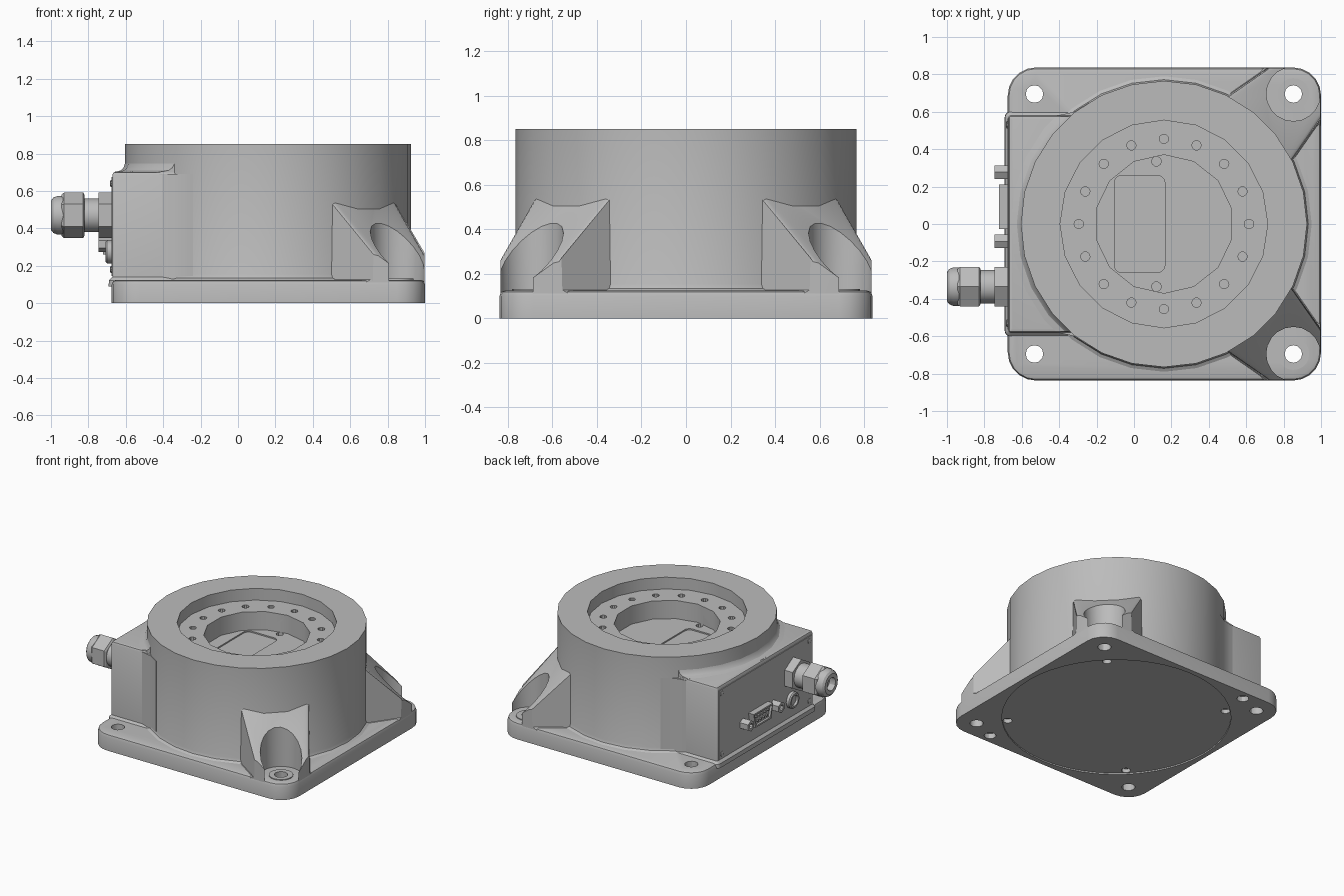
import bpy, bmesh, math
from mathutils import Matrix, Vector

cube = bpy.data.objects.get("Cube")
if cube:
    bpy.data.objects.remove(cube, do_unlink=True)


def material(name, rgb):
    m = bpy.data.materials.new(name)
    m.use_nodes = True
    col = (*rgb, 1)
    m.diffuse_color = col
    m.node_tree.nodes["Principled BSDF"].inputs["Base Color"].default_value = col
    return m


GREY = material("cast_grey", (0.5, 0.5, 0.5))
CX = 0.16          # axis of the round housing
parts = []


def loft(name, rings, keep=True):
    """Closed solid through a list of equal-length point rings."""
    bm = bmesh.new()
    rows = [[bm.verts.new(p) for p in ring] for ring in rings]
    n = len(rows[0])
    for a, b in zip(rows, rows[1:]):
        for i in range(n):
            j = (i + 1) % n
            bm.faces.new((a[i], a[j], b[j], b[i]))
    bm.faces.new(rows[0][::-1])
    bm.faces.new(rows[-1])
    bmesh.ops.recalc_face_normals(bm, faces=bm.faces)
    me = bpy.data.meshes.new(name)
    bm.to_mesh(me)
    bm.free()
    me.materials.append(GREY)
    ob = bpy.data.objects.new(name, me)
    bpy.context.collection.objects.link(ob)
    if keep:
        parts.append(ob)
    else:
        ob.hide_render = True
    return ob


def rrect(x0, x1, y0, y1, r, z, inset=0.0, steps=5):
    """Ring shaped as a rounded rectangle."""
    x0, x1, y0, y1 = x0 + inset, x1 - inset, y0 + inset, y1 - inset
    r = max(r - inset, 0.004)
    corners = [(x1 - r, y1 - r), (x0 + r, y1 - r), (x0 + r, y0 + r), (x1 - r, y0 + r)]
    ring = []
    for k, (cx, cy) in enumerate(corners):
        for i in range(steps + 1):
            a = math.pi / 2 * (k + i / steps)
            ring.append((cx + r * math.cos(a), cy + r * math.sin(a), z))
    return ring


def turned(name, profile, x, y, sides, phase=0.0, keep=True):
    """Upright turned solid from (radius, z) pairs."""
    angles = [phase + math.tau * i / sides for i in range(sides)]
    return loft(name, [[(x + r * math.cos(a), y + r * math.sin(a), z) for a in angles]
                       for r, z in profile], keep)


def along_x(name, profile, y, z, sides, phase=0.0, keep=True):
    """Turned solid lying along x from (radius, x) pairs."""
    angles = [phase + math.tau * i / sides for i in range(sides)]
    return loft(name, [[(x, y + r * math.cos(a), z + r * math.sin(a)) for a in angles]
                       for r, x in profile], keep)


def boolean(ob, tool, op="DIFFERENCE"):
    mod = ob.modifiers.new("cut", "BOOLEAN")
    mod.operation, mod.solver, mod.object = op, "EXACT", tool
    bpy.context.view_layer.objects.active = ob
    bpy.ops.object.modifier_apply(modifier=mod.name)
    bpy.data.objects.remove(tool, do_unlink=True)


def drill(ob, x, y, r, z0, z1, sides=12, phase=0.0):
    boolean(ob, turned("cutter", [(r, z0), (r, z1)], x, y, sides, phase, False))


# Base plate with mounting holes and a shallow round cover underneath
PLATE = (-0.675, 1.0, -0.837, 0.837, 0.15)
base = loft("base_plate", [rrect(*PLATE, 0), rrect(*PLATE, 0.1),
                           rrect(*PLATE, 0.119, 0.007), rrect(*PLATE, 0.125, 0.025)])
drill(base, CX, 0, 0.8, -0.1, 0.01, 48)
for sx in (-1, 1):
    for sy in (-1, 1):
        drill(base, CX + sx * 0.692, sy * 0.695, 0.047, -0.1, 0.3)
        drill(base, CX + sx * 0.54, sy * 0.54, 0.032, -0.1, 0.04)
for s in (-1, 1):
    drill(base, CX + s * 0.51, -s * 0.765, 0.042, -0.1, 0.04)

# Round housing with stepped bore
housing = turned("round_housing", [(0.79, 0.08), (0.79, 0.125), (0.772, 0.135),
                                   (0.765, 0.155), (0.765, 0.85)], CX, 0, 28)
drill(housing, CX, 0, 0.555, 0.76, 1, 20)
drill(housing, CX, 0, 0.37, 0.62, 1, 14, math.pi / 2)
for i in range(16):
    a = math.tau * i / 16
    drill(housing, CX + 0.455 * math.cos(a), 0.455 * math.sin(a), 0.025, 0.7, 0.9, 10)
for s in (-1, 1):
    drill(housing, 0.12, s * 0.335, 0.026, 0.58, 0.7, 10)
boolean(housing, loft("cutter", [rrect(-0.105, 0.165, -0.26, 0.26, 0.04, z)
                                 for z in (0.61, 0.7)], False))

# Connector box on the -x side, with the fillet where it meets the housing
BOX = (-0.672, -0.28, -0.582, 0.582, 0.015)
loft("connector_box", [rrect(*BOX, 0.09, -0.02), rrect(*BOX, 0.122, -0.018),
                       rrect(*BOX, 0.14), rrect(*BOX, 0.685),
                       rrect(*BOX, 0.698, 0.006), rrect(*BOX, 0.702, 0.02)])
collar = turned("box_top_fillet", [(0.82, 0.66), (0.82, 0.702), (0.787, 0.71),
                                   (0.772, 0.725), (0.764, 0.75)], CX, 0, 28)
boolean(collar, loft("cutter", [rrect(-0.665, -0.3, -0.575, 0.575, 0.02, z)
                                for z in (0.6, 0.8)], False), "INTERSECT")
boolean(collar, turned("cutter", [(0.73, 0.5), (0.73, 0.9)], CX, 0, 28, 0, False))

# Side fillets where the box walls run into the housing
for s in (-1, 1):
    tri = [(-0.46, 0.575), (-0.24, 0.57), (-0.24, 0.65), (-0.32, 0.6), (-0.385, 0.585)]
    loft("box_side_fillet", [[(x, s * y, z) for x, y in tri] for z in (0.1, 0.69)])

# Sloped corner gussets with a pocket for the bolt head
for s in (-1, 1):
    label = "left" if s > 0 else "right"
    rings = []
    for u in (0.6, 1.13):
        w = 0.23 - (u - 0.765) * 0.18
        top = 0.5 - (u - 0.765) * 1.02
        section = [(-w - 0.035, 0.1), (w + 0.035, 0.1), (w + 0.008, 0.128), (w, top - 0.012),
                   (w - 0.015, top), (-w + 0.015, top), (-w, top - 0.012), (-w - 0.008, 0.128)]
        rings.append([(CX + (u + v) / math.sqrt(2), s * (u - v) / math.sqrt(2), z)
                      for v, z in section])
    gusset = loft("gusset_" + label, rings)
    boolean(gusset, loft("cutter", [rrect(*PLATE, z, 0.004) for z in (0, 1)], False),
            "INTERSECT")
    drill(gusset, 0.852, s * 0.695, 0.145, 0, 1, 20)
    seat = turned("bolt_seat_" + label, [(0.085, 0.11), (0.085, 0.131)], 0.852, s * 0.695, 20)
    drill(seat, 0.852, s * 0.695, 0.047, 0, 1)

# Connector panel with four corner screws
loft("connector_panel", [[(x, sy * 0.565, 0.41 + sz * 0.265)
                          for sy, sz in ((-1, -1), (1, -1), (1, 1), (-1, 1))]
                         for x in (-0.66, -0.677)])
for sy in (-1, 1):
    for z in (0.18, 0.64):
        along_x("panel_screw", [(0.02, -0.67), (0.02, -0.681), (0.012, -0.684)], sy * 0.53, z, 10)

# Cable gland
GY, GZ, UP = -0.335, 0.47, math.pi / 2
along_x("gland_base_nut", [(0.122, -0.66), (0.122, -0.745)], GY, GZ, 6, UP)
along_x("gland_neck", [(0.09, -0.7), (0.09, -0.84)], GY, GZ, 16)
along_x("gland_cap_nut", [(0.108, -0.82), (0.122, -0.828), (0.122, -0.93),
                          (0.108, -0.945)], GY, GZ, 6, UP)
dome = along_x("gland_dome", [(0.103, -0.92), (0.103, -0.965), (0.095, -0.987),
                              (0.078, -1.0)], GY, GZ, 16)
boolean(dome, along_x("cutter", [(0.05, -0.95), (0.05, -1.1)], GY, GZ, 12, 0, False))

# Trapezoid data connector between two hexagonal posts
DY, DZ = 0.092, 0.315


def dshape(x, k):
    pts = ((-0.118, 0.055), (0.118, 0.055), (0.095, -0.055), (-0.095, -0.055))
    return [(x, DY + a - math.copysign(k, a), DZ + b - math.copysign(k, b)) for a, b in pts]


shell = loft("data_connector", [dshape(-0.66, 0), dshape(-0.722, 0)])
boolean(shell, loft("cutter", [dshape(-0.705, 0.012), dshape(-0.8, 0.012)], False))
for row, count in ((0.018, 5), (-0.018, 4)):
    for i in range(count):
        along_x("pin", [(0.008, -0.7), (0.008, -0.718)],
                DY + (i - (count - 1) / 2) * 0.036, DZ + row, 6)
for sy in (-1, 1):
    post = along_x("connector_post", [(0.042, -0.66), (0.042, -0.747)],
                   DY + sy * 0.185, DZ, 6, UP)
    boolean(post, along_x("cutter", [(0.02, -0.72), (0.02, -0.8)], DY + sy * 0.185, DZ, 8, 0, False))

# Small round socket under the gland
socket = along_x("round_socket", [(0.062, -0.66), (0.062, -0.7), (0.054, -0.708)], -0.31, 0.275, 16)
boolean(socket, along_x("cutter", [(0.04, -0.69), (0.04, -0.8)], -0.31, 0.275, 12, 0, False))

# Smooth shading with sharp edges kept
bpy.ops.object.select_all(action="DESELECT")
for ob in parts:
    ob.select_set(True)
bpy.context.view_layer.objects.active = base
bpy.ops.object.shade_smooth_by_angle(angle=math.radians(30))
